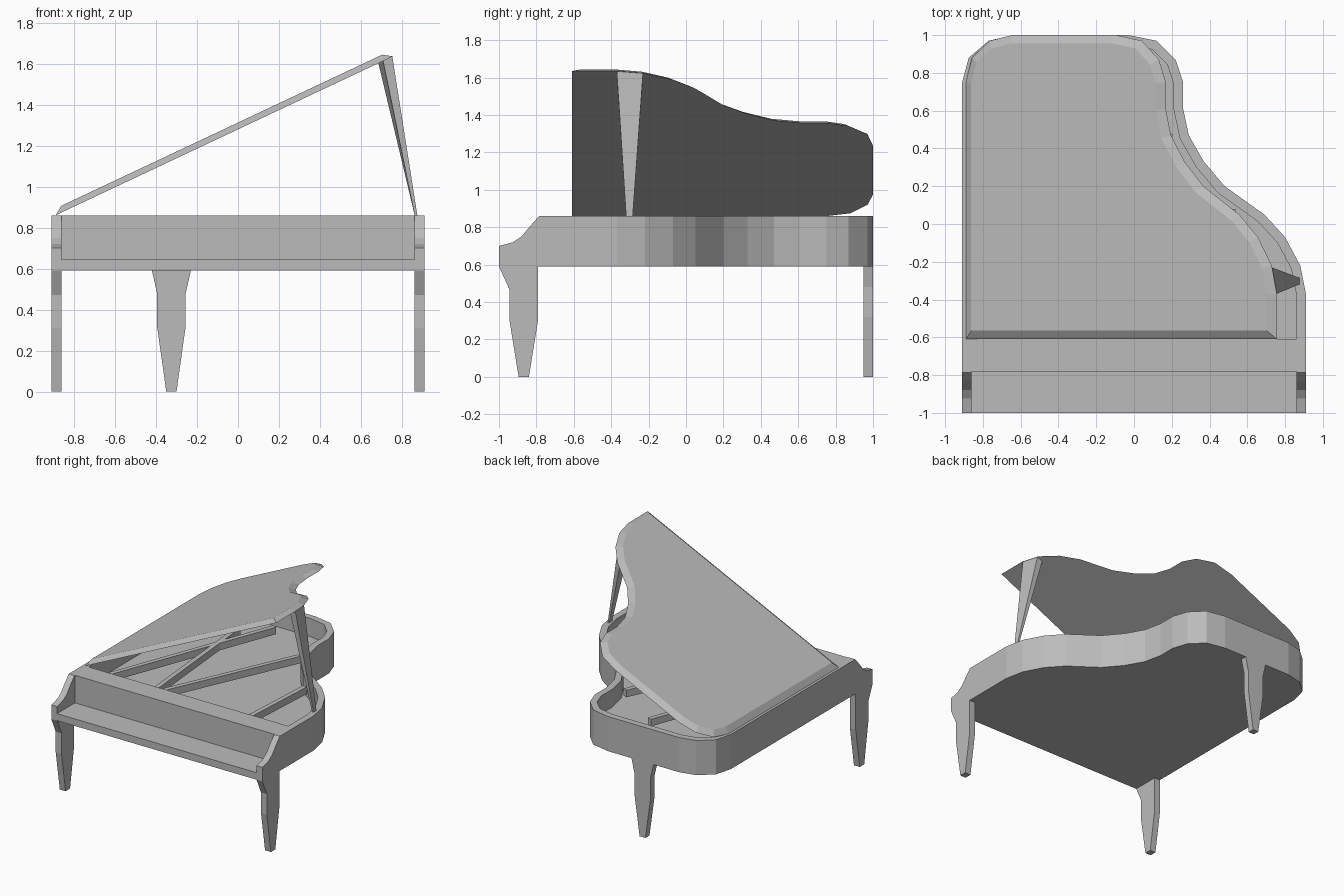
import bpy, bmesh, math
from mathutils import Vector

cube = bpy.data.objects.get("Cube")
if cube:
    bpy.data.objects.remove(cube, do_unlink=True)

grey = bpy.data.materials.new("neutral_grey")
grey.use_nodes = True
grey.diffuse_color = (0.5, 0.5, 0.5, 1)
grey.node_tree.nodes["Principled BSDF"].inputs["Base Color"].default_value = (0.5, 0.5, 0.5, 1)


def finish(name, bm):
    bmesh.ops.recalc_face_normals(bm, faces=bm.faces)
    mesh = bpy.data.meshes.new(name)
    bm.to_mesh(mesh)
    bm.free()
    mesh.materials.append(grey)
    ob = bpy.data.objects.new(name, mesh)
    bpy.context.scene.collection.objects.link(ob)
    return ob


def loft(name, rings, closed=False):
    """Skin rings of equal length; cap the ends, or join last to first."""
    bm = bmesh.new()
    vs = [[bm.verts.new(p) for p in ring] for ring in rings]
    pairs = list(zip(vs, vs[1:]))
    if closed:
        pairs.append((vs[-1], vs[0]))
    else:
        bm.faces.new(vs[0])
        bm.faces.new(vs[-1])
    n = len(vs[0])
    for a, b in pairs:
        for i in range(n):
            j = (i + 1) % n
            bm.faces.new((a[i], a[j], b[j], b[i]))
    return finish(name, bm)


def at_z(pts, z):
    return [(x, y, z) for x, y in pts]


def slab(name, pts, z0, z1):
    return loft(name, [at_z(pts, z0), at_z(pts, z1)])


def box(name, x0, x1, y0, y1, z0, z1):
    return slab(name, [(x0, y0), (x0, y1), (x1, y1), (x1, y0)], z0, z1)


def inset(pts, d):
    """Move every side of a clockwise outline inward by d."""
    out = []
    for i, p in enumerate(pts):
        p = Vector(p)
        a = (p - Vector(pts[i - 1])).normalized()
        b = (Vector(pts[(i + 1) % len(pts)]) - p).normalized()
        na, nb = Vector((a.y, -a.x)), Vector((b.y, -b.x))
        out.append(tuple(p + (na + nb) * d / (1 + na.dot(nb))))
    return out


# Plan of the case, clockwise from the left front corner
CURVE = [(-.91, .75), (-.875, .88), (-.77, .97), (-.64, 1), (-.03, 1),
         (.12, .97), (.22, .87), (.26, .75), (.26, .61), (.29, .47),
         (.37, .33), (.48, .2), (.69, .05), (.8, -.07), (.88, -.22), (.91, -.37)]


def outline(front):
    return [(-.91, front)] + CURVE + [(.91, front)]


# Case: rim ring, soundboard and key bed
outer = outline(-.78)
inner = inset(outline(-.66), .05)
loft("case_rim", [at_z(outer, .59), at_z(outer, .86),
                  at_z(inner, .86), at_z(inner, .59)], closed=True)
slab("soundboard", inner, .59, .72)
box("key_bed", -.86, .86, -1, -.78, .59, .645)

# Cheeks and front legs, mirrored
cheek = [(-1, .59), (-1, .7), (-.925, .72), (-.88, .75),
         (-.83, .81), (-.785, .86), (-.78, .86), (-.78, .59)]
front_leg = [(-1, .59), (-.945, .47), (-.945, .31), (-.895, 0),
             (-.84, 0), (-.79, .31), (-.79, .59)]
for side, s in (("left", 1), ("right", -1)):
    for part, prof in (("cheek", cheek), ("front_leg", front_leg)):
        loft(f"{side}_{part}", [[(s * x, y, z) for y, z in prof] for x in (.86, .91)])

# Back leg
half = [(.095, .59), (.07, .48), (.07, .32), (.025, 0)]
prof = half + [(-x, z) for x, z in reversed(half)]
loft("back_leg", [[(x - .325, y, z) for x, z in prof] for y in (.95, 1)])

# Inner metal plate along the curved side, with round holes
plate = slab("string_plate",
             inner[3:-1] + [(.86, -.36), (.45, -.36), (.325, -.27), (.22, -.1),
                            (.12, .07), (.06, .22), (-.03, .33), (-.2, .45),
                            (-.4, .6), (-.55, .78)], .72, .78)
bm = bmesh.new()
for x, y, r in ((.24, .18, .105), (.36, -.12, .057), (.65, -.18, .08), (-.38, .84, .085)):
    hole = bmesh.ops.create_cone(bm, cap_ends=True, segments=20, radius1=r, radius2=r, depth=.1)
    bmesh.ops.translate(bm, verts=hole["verts"], vec=(x, y, .775))
cutter = finish("hole_cutter", bm)
cutter.hide_render = True
mod = plate.modifiers.new("holes", "BOOLEAN")
mod.operation, mod.solver, mod.object = "DIFFERENCE", "EXACT", cutter
bpy.context.view_layer.objects.active = plate
bpy.ops.object.modifier_apply(modifier=mod.name)
bpy.data.objects.remove(cutter, do_unlink=True)

# Struts fanning from the front wall to the plate
struts = [((-.76, -.61), (-.23, .78)), ((-.32, -.61), (-.43, .62)),
          ((-.3, -.61), (.19, .48)), ((.48, -.61), (.52, .08))]
for i, (a, b) in enumerate(struts):
    a, b = Vector(a), Vector(b)
    d = (b - a).normalized() * .018
    n = Vector((d.y, -d.x))
    slab(f"strut_{i + 1}", [tuple(p) for p in (a - n, b - n, b + n, a + n)], .76, .815)

# Raised lid with a bevelled upper edge
tilt = math.atan(.471)
C, S = math.cos(tilt), math.sin(tilt)


def lid_ring(pts, w):
    return [(-.89 + (x + .91) * C - w * S, y, .86 + (x + .91) * S + w * C) for x, y in pts]


lid_plan = outline(-.61)
loft("lid", [lid_ring(lid_plan, 0), lid_ring(inset(lid_plan, .045), .03)])

# Tapered prop holding the lid
foot = [(.875, -.32), (.875, -.285), (.862, -.285), (.862, -.32)]
head = [(.753, -.37), (.73, -.23), (.685, -.23), (.708, -.37)]
loft("lid_prop", [at_z(foot, .86), [(x, y, .86 + (x + .89) * .471) for x, y in head]])
